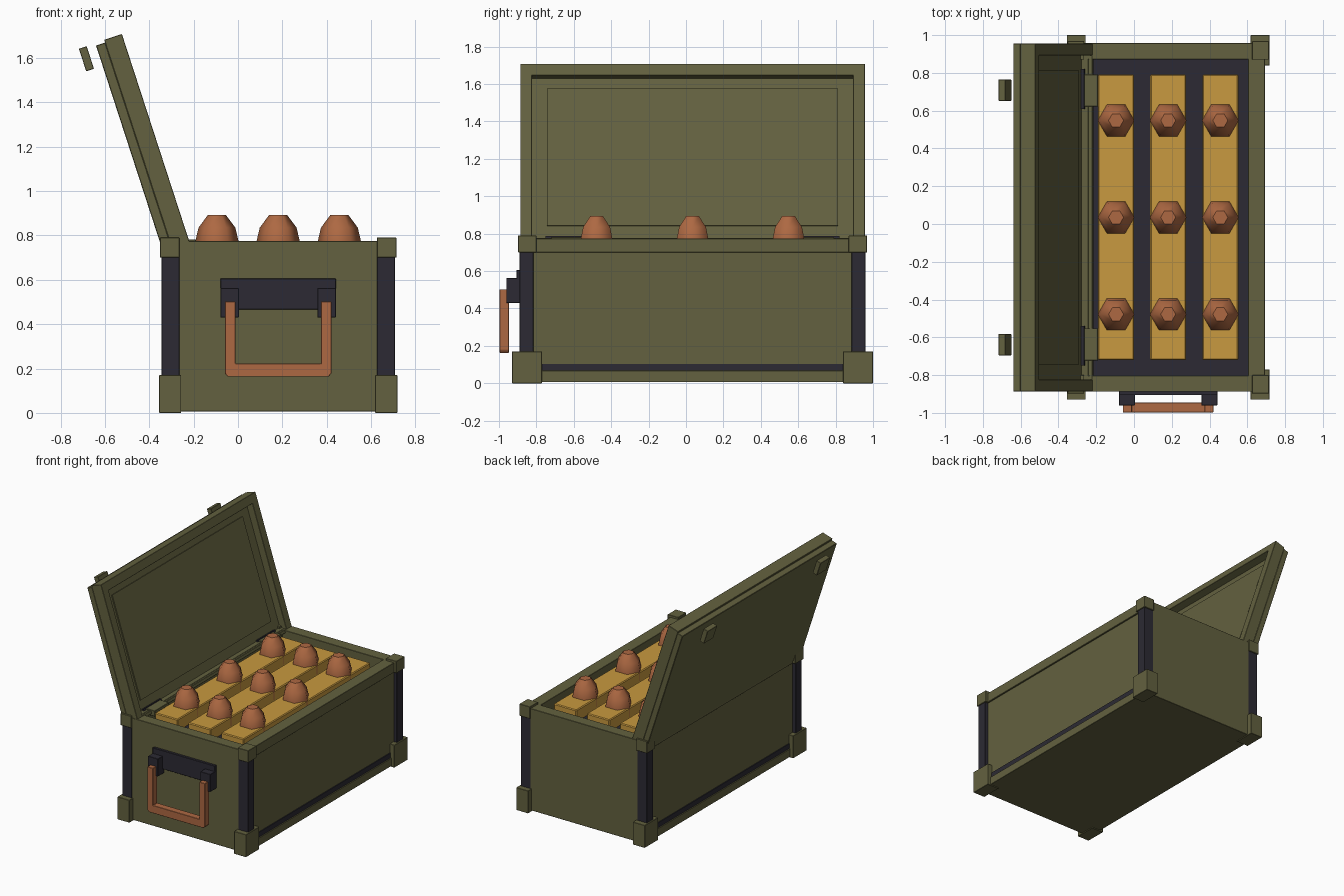
import bpy, bmesh, math
from mathutils import Matrix, Vector

if "Cube" in bpy.data.objects:
    bpy.data.objects.remove(bpy.data.objects["Cube"])

CX, CY = 0.181, 0.035          # centre of the crate body
LID = Matrix.Rotation(math.radians(-18), 4, 'Y')   # open lid frame: x = inward, z = along lid


def material(name, rgb):
    m = bpy.data.materials.new(name)
    m.diffuse_color = (*rgb, 1)
    m.use_nodes = True
    m.node_tree.nodes["Principled BSDF"].inputs["Base Color"].default_value = m.diffuse_color
    return m


OLIVE = material("olive_paint", (0.125, 0.12, 0.05))
DARK = material("dark_metal", (0.025, 0.023, 0.033))
COPPER = material("copper", (0.42, 0.14, 0.055))
GOLD = material("gold", (0.58, 0.32, 0.05))


def finish(name, bm, mat, bevel=0):
    bmesh.ops.recalc_face_normals(bm, faces=bm.faces)
    me = bpy.data.meshes.new(name)
    bm.to_mesh(me)
    bm.free()
    me.materials.append(mat)
    ob = bpy.data.objects.new(name, me)
    bpy.context.collection.objects.link(ob)
    if bevel:
        mod = ob.modifiers.new("bevel", 'BEVEL')
        mod.width, mod.segments = bevel, 1
    return ob


def box(name, x, y, z, mat, bevel=0.002, frame=Matrix()):
    """Box from (min, max) ranges, optionally placed in the lid frame."""
    bm = bmesh.new()
    size = [r[1] - r[0] for r in (x, y, z)]
    mid = Vector([(r[0] + r[1]) / 2 for r in (x, y, z)])
    bmesh.ops.create_cube(bm, size=1, matrix=frame @ Matrix.Translation(mid) @ Matrix.Diagonal((*size, 1)))
    return finish(name, bm, mat, bevel)


def side(c, s, a, b):
    """Range between distances a and b from centre c on side s."""
    return tuple(sorted((c + s * a, c + s * b)))


# Hollow body: floor, end walls, and long walls with rim, panel, strip and base
box("body_floor", side(CX, 1, -0.50, 0.50), side(CY, 1, -0.91, 0.91), (0.006, 0.06), OLIVE, 0)
for s, tag in ((-1, "front"), (1, "back")):
    box(tag + "_wall", side(CX, 1, -0.498, 0.498), side(CY, s, 0.837, 0.9225), (0.006, 0.774), OLIVE)
for s, tag in ((-1, "left"), (1, "right")):
    ys = side(CY, 1, -0.91, 0.91)
    box(tag + "_panel", side(CX, s, 0.422, 0.5), ys, (0.02, 0.72), OLIVE, 0)
    box(tag + "_rim", side(CX, s, 0.422, 0.512), ys, (0.70, 0.774), OLIVE)
    box(tag + "_strip", side(CX, s, 0.45, 0.506), ys, (0.067, 0.104), DARK, 0)
    box(tag + "_base", side(CX, s, 0.45, 0.512), ys, (0.006, 0.067), OLIVE)

# Corner posts with feet and caps
for sx, tx in ((-1, "left"), (1, "right")):
    for sy, ty in ((-1, "front"), (1, "back")):
        tag = f"{ty}_{tx}"
        box(tag + "_post", side(CX, sx, 0.445, 0.526), side(CY, sy, 0.85, 0.924), (0.1, 0.74), DARK)
        box(tag + "_foot", side(CX, sx, 0.437, 0.537), side(CY, sy, 0.805, 0.965), (0, 0.17), OLIVE)
        box(tag + "_cap", side(CX, sx, 0.445, 0.533), side(CY, sy, 0.835, 0.933), (0.70, 0.79), OLIVE)

# Inner tray, gold racks and six-sided shell tips
box("tray", side(CX, 1, -0.43, 0.43), side(CY, 1, -0.845, 0.845), (0.60, 0.68), DARK, 0)
PROFILE = ((0.097, 0.70), (0.097, 0.775), (0.083, 0.835), (0.04, 0.893))
for i in range(3):
    x = CX + (i - 1) * 0.276
    box(f"rack_{i + 1}", (x - 0.095, x + 0.095), (CY - 0.756, CY + 0.756), (0.65, 0.768), GOLD, 0.006)
    for j in range(3):
        y = CY + (j - 1) * 0.513
        bm = bmesh.new()
        rings = [[bm.verts.new((x + r * math.cos(k * math.pi / 3), y + r * math.sin(k * math.pi / 3), z))
                  for k in range(6)] for r, z in PROFILE]
        for a, b in zip(rings, rings[1:]):
            for k in range(6):
                n = (k + 1) % 6
                bm.faces.new((a[k], a[n], b[n], b[k])).smooth = True
        bm.faces.new(rings[-1])
        bm.faces.new(rings[0][::-1])
        finish(f"shell_tip_{i + 1}_{j + 1}", bm, COPPER)

# Open lid: outer slab, rim frame, recessed floor and raised inner panel
LY = (CY - 0.921, CY + 0.921)
box("lid_slab", (-0.097, -0.053), LY, (0.785, 1.773), OLIVE, 0.003, LID)
box("lid_floor", (-0.056, -0.024), (CY - 0.90, CY + 0.90), (0.79, 1.75), OLIVE, 0, LID)
box("lid_inner_panel", (-0.04, -0.016), (-0.744, 0.813), (0.893, 1.661), OLIVE, 0, LID)
for tag, z in (("bottom", (0.785, 0.808)), ("top", (1.722, 1.786))):
    box(f"lid_rim_{tag}", (-0.054, 0.03), LY, z, OLIVE, 0.002, LID)
for s, tag in ((-1, "front"), (1, "back")):
    box(f"lid_rim_{tag}", (-0.054, 0.03), side(CY, s, 0.858, 0.921), (0.785, 1.786), OLIVE, 0.002, LID)
    # Latches on the lid and hinge leaves inside
    box(f"{tag}_latch", (-0.175, -0.138), side(CY, s, 0.617, 0.73), (1.676, 1.783), OLIVE, 0.002, LID)
    box(f"{tag}_hinge_plate", (-0.27, -0.19), side(CY, s, 0.587, 0.757), (0.74, 0.782), OLIVE)
    box(f"{tag}_hinge_leaf", (-0.03, -0.008), side(CY, s, 0.575, 0.785), (0.79, 0.83), DARK, 0, LID)

# Handle bracket on the front
box("handle_plate", side(CX, 1, -0.26, 0.26), (-0.906, -0.88), (0.466, 0.606), DARK)
for s, tag in ((-1, "left"), (1, "right")):
    box(f"{tag}_handle_lug", side(CX, s, 0.177, 0.26), (-0.961, -0.88), (0.43, 0.563), DARK)

# U-shaped handle: half outline mirrored, then extruded
half = [(0.193, 0.502), (0.24, 0.502), (0.24, 0.178), (0.227, 0.163)]
inner = [(0.193, 0.222)]
outline = half + [(-x, z) for x, z in half[::-1]] + [(-x, z) for x, z in inner[::-1]] + inner
bm = bmesh.new()
face = bm.faces.new([bm.verts.new((CX + x, -0.997, z)) for x, z in outline])
ext = bmesh.ops.extrude_face_region(bm, geom=[face])
bmesh.ops.translate(bm, vec=(0, 0.051, 0), verts=[v for v in ext["geom"] if isinstance(v, bmesh.types.BMVert)])
finish("handle", bm, COPPER, 0.002)
